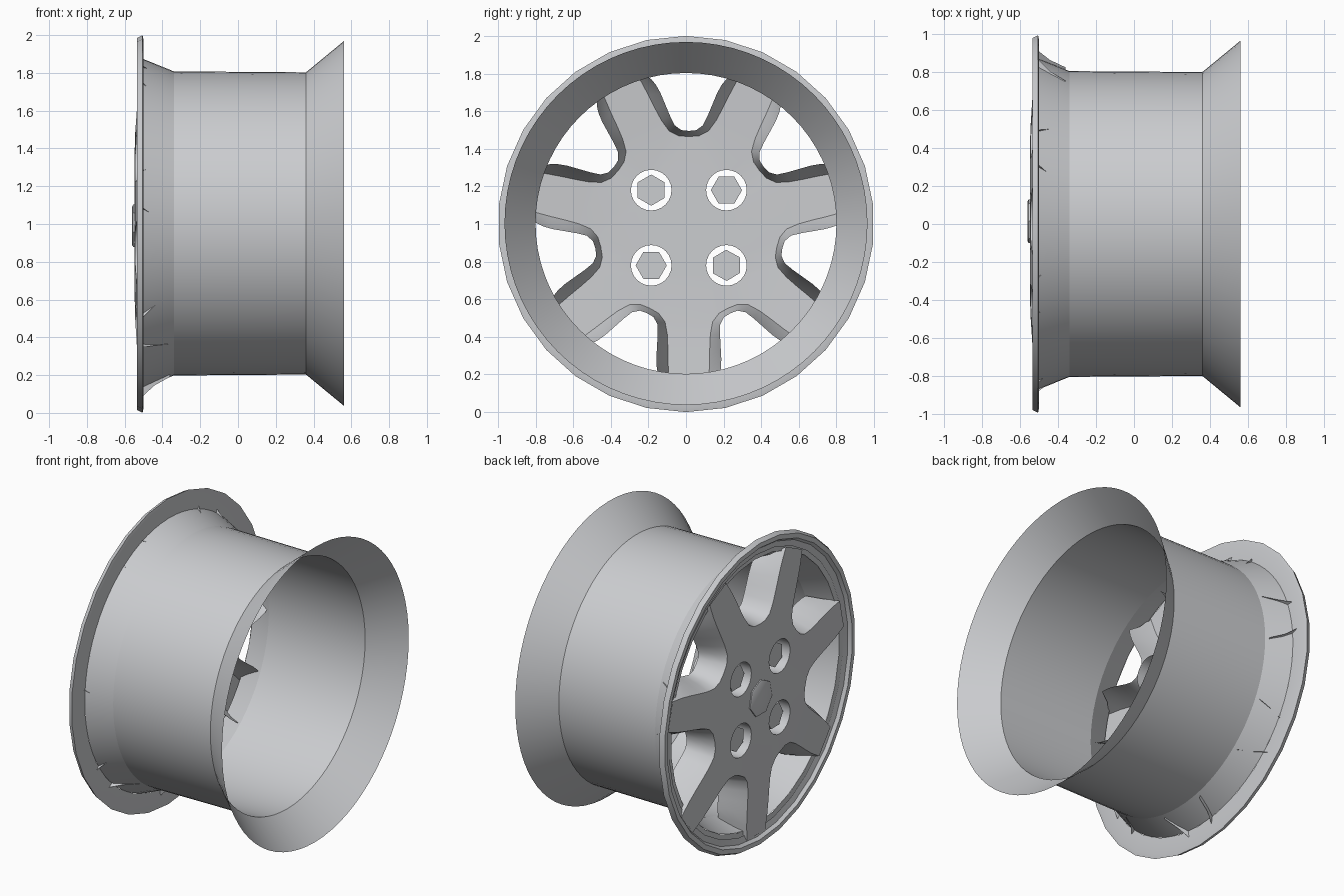
import bpy, bmesh, math
from mathutils import Vector

cube = bpy.data.objects.get("Cube")
if cube:
    bpy.data.objects.remove(cube)

# Single cast-metal colour
metal = bpy.data.materials.new("silver_metal")
metal.use_nodes = True
colour = (0.60, 0.61, 0.63, 1)
metal.diffuse_color = colour
metal.node_tree.nodes["Principled BSDF"].inputs["Base Color"].default_value = colour

HUB = (0.015, 0.985)      # hub centre in y, z
FACE_X = -0.548


def finish(bm, name, angle=30):
    mesh = bpy.data.meshes.new(name)
    bm.to_mesh(mesh)
    bm.free()
    mesh.materials.append(metal)
    obj = bpy.data.objects.new(name, mesh)
    bpy.context.collection.objects.link(obj)
    bpy.ops.object.select_all(action='DESELECT')
    obj.select_set(True)
    bpy.context.view_layer.objects.active = obj
    bpy.ops.object.shade_smooth_by_angle(angle=math.radians(angle))
    return obj


def circle(x, r, n, centre, turn=0.0):
    steps = [turn + math.tau * i / n for i in range(n)]
    return [Vector((x, centre[0] + r * math.cos(a), centre[1] + r * math.sin(a))) for a in steps]


def skin(bm, rings, closed=True):
    """Bridge successive rings of points with quads."""
    rows = [[bm.verts.new(p) for p in ring] for ring in rings]
    n = len(rows[0])
    for a, b in zip(rows, rows[1:]):
        for i in range(n if closed else n - 1):
            j = (i + 1) % n
            bm.faces.new((a[i], a[j], b[j], b[i]))
    return rows


def lathe(name, profile, n, centre, turn=0.0, cap=False, angle=30):
    bm = bmesh.new()
    rows = skin(bm, [circle(x, r, n, centre, turn) for x, r in profile])
    if cap:
        bm.faces.new(rows[0])
    bmesh.ops.recalc_face_normals(bm, faces=bm.faces)
    return finish(bm, name, angle)


# Barrel with flared rear flange, open at both ends
lathe("barrel", [(-0.5, 0.87), (-0.34, 0.805), (0.36, 0.80), (0.56, 0.965)], 72, (0, 1.003), angle=20)

# Faceted front lip
lathe("front_lip", [(-0.5, 0.87), (-0.5, 0.975), (-0.505, 1.0), (-0.535, 0.985),
                    (-0.535, 0.955), (-0.515, 0.94), (-0.506, 0.90)], 30, (0, 1), math.pi / 2)

# Half outlines (across, outward) of a window at the face and at its rear edge
front_half = [(0, .48), (.055, .484), (.105, .51), (.145, .565), (.18, .63), (.215, .7), (.255, .775), (.31, .86)]
rear_half = [(0, .51), (.04, .514), (.075, .54), (.1, .59), (.125, .65), (.15, .71), (.175, .755), (.2, .785)]


def dome(p):
    r = math.hypot(p.y - HUB[0], p.z - HUB[1])
    return FACE_X + 0.03 * max(0, (r - 0.45) / 0.46)


def outline(half, a, x):
    pts = [(-u, r) for u, r in reversed(half[1:])] + half
    c, s = math.cos(a), math.sin(a)
    return [Vector((x, HUB[0] + r * c - u * s, HUB[1] + r * s + u * c)) for u, r in pts]


window_angles = [math.pi / 2 + math.tau * k / 7 for k in range(7)]
lugs = [(HUB[0] + sy * 0.2, HUB[1] - 0.005 + sz * 0.2) for sy in (-1, 1) for sz in (-1, 1)]

# Star-shaped face sheet with four lug openings
bm = bmesh.new()
loops = [[p for a in window_angles for p in outline(front_half, a, 0)]]
loops += [circle(0, 0.108, 24, c) for c in lugs]
for loop in loops:
    vs = [bm.verts.new(p) for p in loop]
    for i, v in enumerate(vs):
        bm.edges.new((v, vs[(i + 1) % len(vs)]))
bmesh.ops.triangle_fill(bm, edges=bm.edges[:], use_beauty=True, normal=(-1, 0, 0))
for v in bm.verts:
    v.co.x = dome(v.co)
for f in bm.faces:
    f.normal_update()
    if f.normal.x > 0:
        f.normal_flip()
finish(bm, "spoke_face")

# Drafted walls running back from each window
bm = bmesh.new()
for a in window_angles:
    front = outline(front_half, a, 0)
    for p in front:
        p.x = dome(p)
    rear = outline(rear_half, a, -0.36)
    middle = [p.lerp(q, 0.6) + Vector((-0.02, 0, 0)) for p, q in zip(front, rear)]
    skin(bm, [front, middle, rear], closed=False)
finish(bm, "window_walls", 50)

# Lug tubes and hexagonal nuts
for i, c in enumerate(lugs):
    lathe(f"lug_tube_{i + 1}", [(FACE_X, 0.108), (-0.27, 0.108)], 24, c)
    turn = math.pi / 6 if i in (1, 2) else 0
    if i == 2:
        turn += 0.02
    lathe(f"lug_nut_{i + 1}", [(-0.515, 0.083), (-0.42, 0.083)], 6, c, turn, cap=True)

# Raised centre cap
lathe("centre_cap", [(-0.56, 0.108), (-0.555, 0.118), (FACE_X + 0.004, 0.118)], 7, HUB, math.pi / 2, cap=True)
